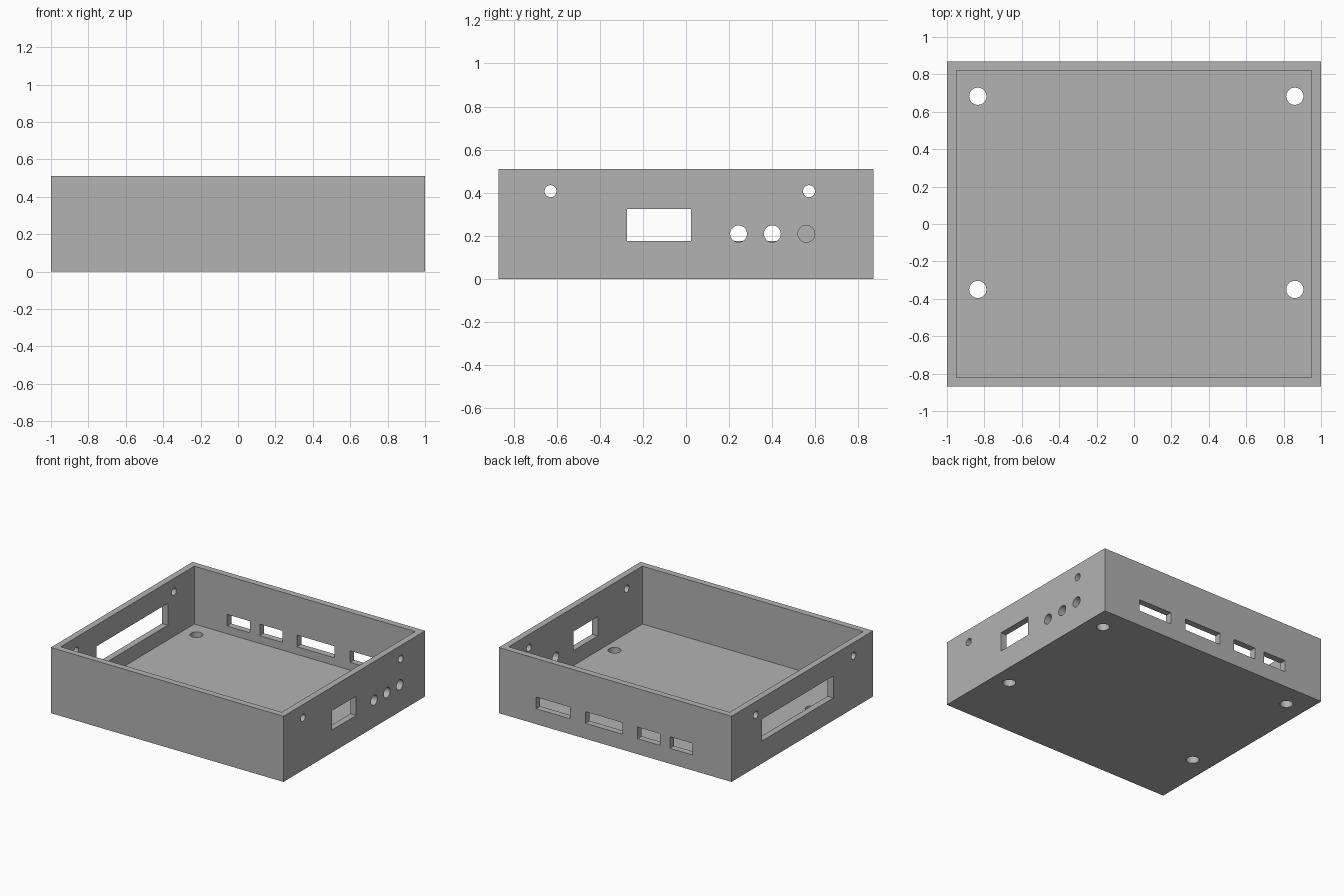
import bpy
from math import radians, pi

cube = bpy.data.objects.get("Cube")
if cube:
    bpy.data.objects.remove(cube, do_unlink=True)

# Overall proportions
HALF_X, HALF_Y, HEIGHT = 1.0, 0.87, 0.51
WALL, FLOOR = 0.05, 0.06

grey = bpy.data.materials.new("case grey")
grey.use_nodes = True
colour = (0.448, 0.448, 0.448, 1)
grey.diffuse_color = colour
grey.node_tree.nodes["Principled BSDF"].inputs["Base Color"].default_value = colour


def box(name, x, y, z):
    """Box spanning the given (low, high) range on each axis."""
    spans = (x, y, z)
    bpy.ops.mesh.primitive_cube_add(size=1, location=[(a + b) / 2 for a, b in spans])
    ob = bpy.context.object
    ob.name = name
    ob.scale = [b - a for a, b in spans]
    bpy.ops.object.transform_apply(location=True, rotation=True, scale=True)
    return ob


def rod(name, radius, location, along_x=False):
    """Round cutter, upright or lying along x, long enough to pass one wall."""
    bpy.ops.mesh.primitive_cylinder_add(
        vertices=48, radius=radius, depth=4 * WALL, location=location,
        rotation=(0, pi / 2 if along_x else 0, 0))
    ob = bpy.context.object
    ob.name = name
    bpy.ops.object.transform_apply(location=True, rotation=True, scale=True)
    return ob


# Open tray
case = box("case_tray", (-HALF_X, HALF_X), (-HALF_Y, HALF_Y), (0, HEIGHT))
case.data.materials.append(grey)
cutters = [box("cavity_cutter", (WALL - HALF_X, HALF_X - WALL),
               (WALL - HALF_Y, HALF_Y - WALL), (FLOOR, HEIGHT + 1))]

# Port slots in the back wall
back = (HALF_Y - 2 * WALL + 0.01, HALF_Y + WALL)
for low, high in ((0.39, 0.68), (-0.065, 0.255), (-0.387, -0.193), (-0.667, -0.47)):
    cutters.append(box("back_slot_cutter", (low, high), back, (0.12, 0.21)))

# Windows in the side walls
cutters.append(box("right_window_cutter", (HALF_X - 2 * WALL, HALF_X + WALL),
                   (-0.274, 0.023), (0.176, 0.325)))
cutters.append(box("left_window_cutter", (-HALF_X - WALL, 2 * WALL - HALF_X),
                   (-0.38, 0.495), (0.175, 0.345)))

# Round jacks in one side wall
for y in (0.244, 0.401, 0.559):
    cutters.append(rod("jack_hole_cutter", 0.039, (HALF_X, y, 0.209), True))

# Screw holes through both side walls
for side in (-HALF_X, HALF_X):
    for y in (-0.629, 0.571):
        cutters.append(rod("screw_hole_cutter", 0.028, (side, y, 0.407), True))

# Mounting holes in the floor
for x in (-0.835, 0.86):
    for y in (-0.35, 0.683):
        cutters.append(rod("mount_hole_cutter", 0.046, (x, y, FLOOR / 2)))

# Cut every opening, then drop the cutters
bpy.ops.object.select_all(action="DESELECT")
case.select_set(True)
bpy.context.view_layer.objects.active = case
for cutter in cutters:
    cut = case.modifiers.new(cutter.name, "BOOLEAN")
    cut.operation = "DIFFERENCE"
    cut.solver = "EXACT"
    cut.object = cutter
    bpy.ops.object.modifier_apply(modifier=cut.name)
    bpy.data.objects.remove(cutter, do_unlink=True)

bpy.ops.object.shade_smooth_by_angle(angle=radians(30))
